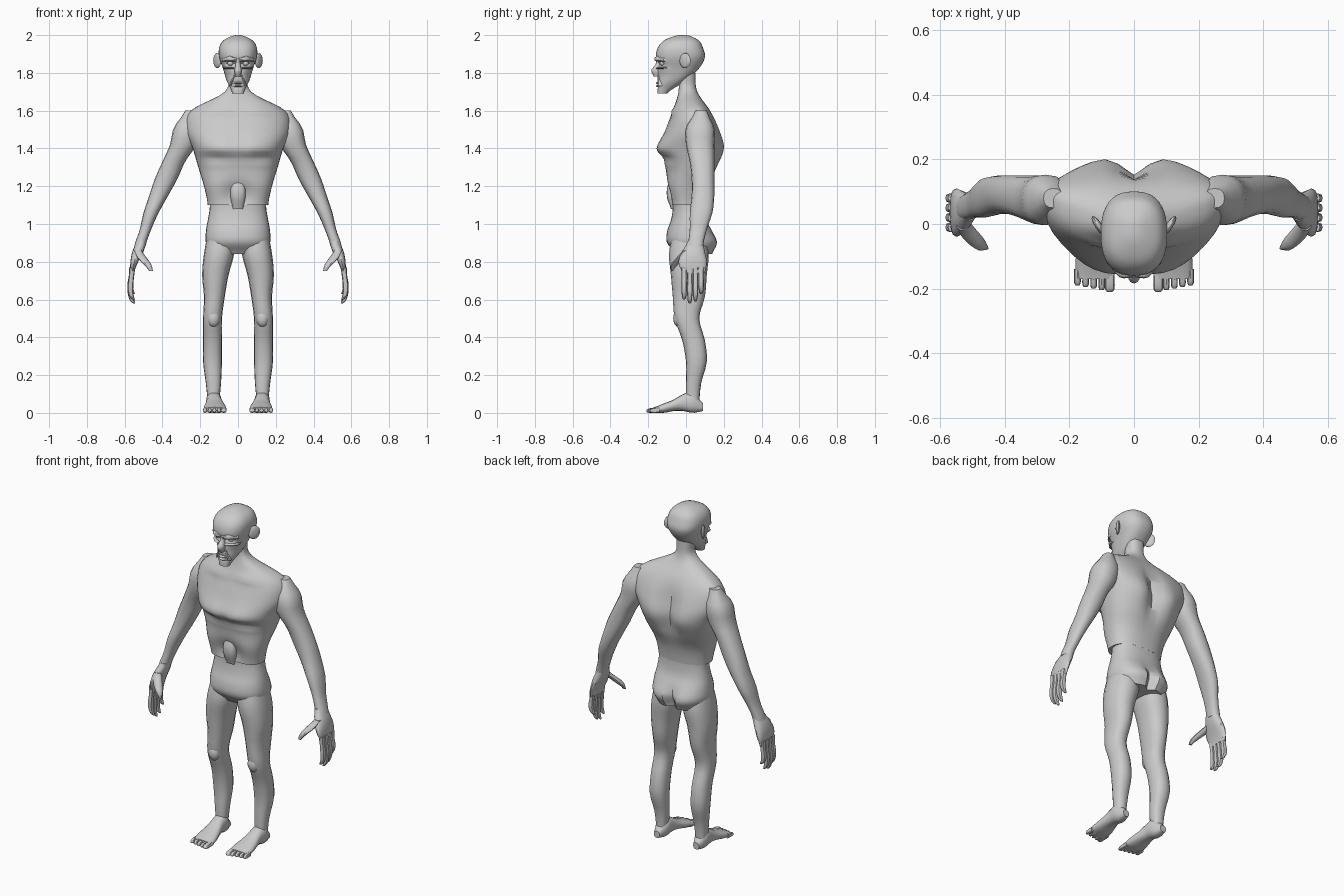
import bpy, bmesh, math
from mathutils import Vector, Matrix

if "Cube" in bpy.data.objects:
    bpy.data.objects.remove(bpy.data.objects["Cube"], do_unlink=True)

GREY = (0.6, 0.6, 0.6, 1.0)
skin = bpy.data.materials.new("grey_clay")
skin.use_nodes = True
skin.diffuse_color = GREY
skin.node_tree.nodes["Principled BSDF"].inputs["Base Color"].default_value = GREY


def finish(name, bm, mirror):
    """Turn a bmesh into a shaded object, optionally mirrored across x."""
    bmesh.ops.recalc_face_normals(bm, faces=bm.faces)
    mesh = bpy.data.meshes.new(name)
    bm.to_mesh(mesh)
    bm.free()
    mesh.materials.append(skin)
    obj = bpy.data.objects.new(name, mesh)
    bpy.context.collection.objects.link(obj)
    bpy.ops.object.select_all(action='DESELECT')
    bpy.context.view_layer.objects.active = obj
    obj.select_set(True)
    bpy.ops.object.shade_smooth_by_angle(angle=math.radians(40))
    if mirror:
        obj.modifiers.new("Mirror", 'MIRROR').use_mirror_merge = False


def curve(points, f):
    """Value at fraction f of a smooth curve through evenly spaced points."""
    if not isinstance(points, list):
        return points
    last = len(points) - 1
    i = min(int(f * last), last - 1)
    t = f * last - i
    before, start = points[max(i - 1, 0)], points[i]
    end, after = points[i + 1], points[min(i + 2, last)]
    tangent_in, tangent_out = (end - before) / 2, (after - start) / 2
    ease = t * t * (3 - 2 * t)
    return (start + (end - start) * ease + tangent_in * t * (1 - t) ** 2
            - tangent_out * t * t * (1 - t))


def loft(name, axis, ends, centre, half, low, high, mid=None, rows=16, sides=16,
         power=0.85, dome=False, bumps=(), mirror=False):
    """Skin rounded sections along an axis; each profile is a value or a curve.
    centre and half set the width, low and high the depth, mid the widest depth."""
    bm = bmesh.new()
    loops = []
    for row in range(rows + 1):
        f = row / rows
        along = math.sin(f * math.pi / 2) if dome else f
        t = ends[0] + (ends[1] - ends[0]) * along
        c, h, lo, hi = (curve(p, f) for p in (centre, half, low, high))
        m = (lo + hi) / 2 if mid is None else curve(mid, f)
        loop = []
        for k in range(sides):
            turn = 2 * math.pi * k / sides
            u, v = (math.copysign(abs(w) ** power, w)
                    for w in (math.cos(turn), math.sin(turn)))
            a = c + h * u
            b = m + v * (hi - m if v > 0 else m - lo)
            loop.append(bm.verts.new({'z': (a, b, t), 'y': (a, t, b), 'x': (t, a, b)}[axis]))
        loops.append(loop)
    for one, two in zip(loops, loops[1:]):
        for k in range(sides):
            n = (k + 1) % sides
            bm.faces.new((one[k], one[n], two[n], two[k]))
    bm.faces.new(loops[0])
    bm.faces.new(loops[-1])
    # Soft dents and swellings, the same on both sides of the body
    for x, y, z, wide, tall, push in bumps:
        for spot in {x, -x}:
            for vert in bm.verts:
                off = vert.co - Vector((spot, y, z))
                d = (off.x / wide) ** 2 + (off.y / 0.08) ** 2 + (off.z / tall) ** 2
                vert.co.y += push * math.exp(-d)
    finish(name, bm, mirror)


def ball(name, place, size, turn=0):
    bm = bmesh.new()
    matrix = (Matrix.Translation(place) @ Matrix.Rotation(math.radians(turn), 4, 'Z')
              @ Matrix.Diagonal((*size, 1)))
    bmesh.ops.create_uvsphere(bm, u_segments=12, v_segments=8, radius=1, matrix=matrix)
    finish(name, bm, mirror=True)


# Neck, shoulders and chest: spine, breastbone, rib arch, chest folds, collarbones
loft("chest", 'z', (1.8, 1.1), centre=0,
     half=[.05, .07, .25, .28, .24, .21, .18, .16],
     low=[-.04, -.04, -.07, -.11, -.15, -.11, -.11, -.09],
     high=[.05, .06, .13, .18, .21, .17, .12, .1],
     mid=[0, 0, .07, .07, .04, .03, 0, 0],
     rows=35, sides=40, bumps=[
         (0, .2, 1.42, .05, .15, -.06), (0, -.14, 1.42, .02, .07, .014),
         (0, -.1, 1.16, .08, .07, .04), (.12, -.12, 1.35, .1, .02, .02),
         (.1, -.14, 1.4, .09, .03, -.01), (.1, -.07, 1.6, .06, .02, -.012)])

# Belly muscle in the hollow under the ribs
loft("belly_muscle", 'z', (1.25, 1.08), centre=0, half=[.02, .04, .04, .03],
     low=[-.08, -.1, -.1, -.08], high=0, power=0.6, rows=8)

# Hips and buttocks
loft("pelvis", 'z', (1.14, .84), centre=0, half=[.15, .15, .16, .17, .17, .14],
     low=[-.07, -.07, -.08, -.1, -.1, -.05], high=[.1, .1, .11, .14, .16, .14], mid=.02,
     rows=18, sides=32, bumps=[(0, .15, .88, .02, .08, -.04), (.08, .15, .9, .06, .05, .01)])

# Arms
loft("arms", 'z', (1.6, .88), centre=[.25, .27, .29, .34, .38, .42, .46, .49, .52],
     half=[.03, .07, .07, .06, .06, .05, .04, .03, .03],
     low=[.05, 0, 0, .02, .03, .03, .02, .02, .01],
     high=[.11, .15, .15, .15, .15, .15, .14, .11, .09], rows=20, mirror=True)

# Hands, palms facing the thighs
loft("palms", 'z', (.91, .74), centre=[.51, .53, .55, .56], half=[.025, .03, .02, .01],
     low=[.01, -.02, -.04, -.02], high=[.09, .1, .11, .1], rows=8, mirror=True)
knuckles = [.016, .013, .015, .013, .01, .004]
for i, tip in enumerate((.6, .58, .59, .63)):
    y = .03 * i
    loft(f"finger_{i + 1}", 'z', (.77, tip), centre=[.56, .57, .55], half=knuckles,
         low=[y - .01 - r for r in knuckles], high=[y - .01 + r for r in knuckles],
         rows=8, sides=8, dome=True, mirror=True)
loft("thumbs", 'z', (.86, .75), centre=[.53, .51, .48, .46], half=[.02, .025, .02, .01],
     low=[-.02, -.05, -.08, -.08], high=[.02, -.01, -.04, -.07], rows=8, sides=10, mirror=True)

# Legs
loft("legs", 'z', (.96, .04), centre=[.09, .1, .12, .125, .135, .135, .135, .13, .13],
     half=[.07, .08, .07, .055, .05, .05, .05, .04, .03],
     low=[-.07, -.09, -.08, -.07, -.06, -.02, 0, 0, 0],
     high=[.1, .12, .11, .1, .07, .1, .11, .08, .07], rows=24, mirror=True)
ball("kneecaps", (.13, -.04, .5), (.034, .028, .045))

# Feet and toes
loft("feet", 'y', (.09, -.17), centre=[.13, .12], half=[.02, .04, .04, .05, .06, .06],
     low=[.01, 0, .01, .01, 0, 0], high=[.05, .11, .1, .07, .05, .03], rows=12, mirror=True)
for i in range(5):
    r = .01 if i else .015
    loft(f"toe_{i + 1}", 'y', (-.14, -.21 + .005 * i), centre=.075 + .025 * i,
         half=[r, r, r, r / 2], low=[0, 0, .005], high=[.03, .025, .015],
         rows=6, sides=8, dome=True, mirror=True)

# Skull and jaw: eye sockets, hollow cheeks, mouth
loft("head", 'z', (1.69, 2), centre=0, half=[.03, .06, .08, .1, .1, .08, .04, .01],
     low=[-.15, -.15, -.15, -.16, -.15, -.12, -.07, -.03],
     high=[-.1, 0, .07, .1, .09, .07, .03, 0], power=0.8, dome=True, rows=35, sides=40,
     bumps=[(.04, -.15, 1.85, .027, .016, .03), (.06, -.11, 1.78, .03, .03, .01),
            (0, -.15, 1.74, .03, .01, .012)])

# Face
ball("eyes", (.04, -.122, 1.85), (.017, .017, .013))
loft("brows", 'x', (.005, .085), centre=[-.145, -.145, -.1], half=.02, low=1.86,
     high=[1.88, 1.89, 1.88], rows=6, sides=10, mirror=True)
loft("eye_bags", 'x', (.02, .08), centre=[-.14, -.13, -.1], half=.02,
     low=1.82, high=1.83, rows=6, sides=8, mirror=True)
loft("nose", 'z', (1.88, 1.78), centre=0, half=[.015, .012, .02, .015],
     low=[-.16, -.16, -.185, -.17], high=-.12, rows=8, sides=12)
for name, z in (("upper_lip", 1.74), ("lower_lip", 1.725)):
    loft(name, 'x', (-.03, .03), centre=-.14, half=[.005, .02, .005],
         low=z, high=z + .012, rows=6, sides=8)
loft("mouth_folds", 'z', (1.79, 1.73), centre=[.02, .04], half=.006,
     low=-.15, high=-.12, rows=4, sides=8, mirror=True)

# Ears flaring outward and back
ball("ears", (.11, -.005, 1.865), (.011, .035, .04), turn=-33)
